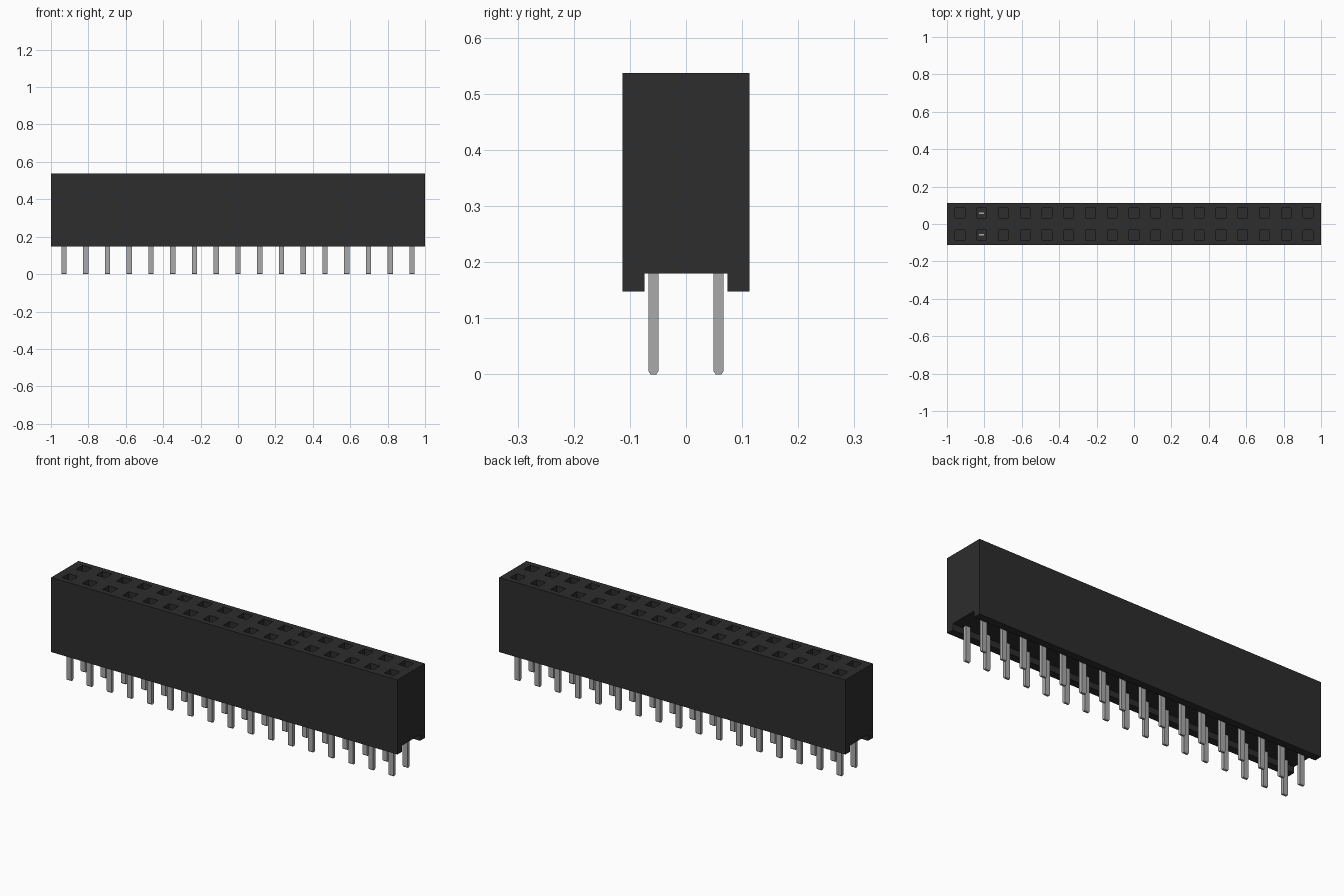
import bpy, bmesh
from mathutils import Vector

cube = bpy.data.objects.get("Cube")
if cube:
    bpy.data.objects.remove(cube, do_unlink=True)

COLUMNS, PITCH, ROW_Y = 17, 0.1163, 0.058
HOLE, DEPTH, TOP = 0.053, 0.2, 0.537
XS = [(i - (COLUMNS - 1) / 2) * PITCH for i in range(COLUMNS)]
YS = [-ROW_Y, ROW_Y]


def material(name, value):
    mat = bpy.data.materials.new(name)
    mat.use_nodes = True
    colour = (value, value, value, 1)
    mat.diffuse_color = colour
    mat.node_tree.nodes["Principled BSDF"].inputs["Base Color"].default_value = colour
    return mat


def finish(name, bm, mat):
    mesh = bpy.data.meshes.new(name)
    bm.to_mesh(mesh)
    bm.free()
    mesh.materials.append(mat)
    obj = bpy.data.objects.new(name, mesh)
    bpy.context.collection.objects.link(obj)
    return obj


def add_prism(bm, profile, x0, x1):
    """Extrude a closed (y, z) profile along x."""
    ends = [[bm.verts.new((x, y, z)) for y, z in profile] for x in (x0, x1)]
    faces = [bm.faces.new(ends[0]), bm.faces.new(ends[1][::-1])]
    n = len(profile)
    for i in range(n):
        j = (i + 1) % n
        faces.append(bm.faces.new((ends[0][j], ends[0][i], ends[1][i], ends[1][j])))
    bmesh.ops.recalc_face_normals(bm, faces=faces)


black = material("black plastic", 0.026)
metal = material("grey metal", 0.40)

# Housing: block with a channel running along its underside
bm = bmesh.new()
add_prism(bm, [(-0.113, 0.148), (-0.074, 0.148), (-0.074, 0.18), (0.074, 0.18),
               (0.074, 0.148), (0.113, 0.148), (0.113, TOP), (-0.113, TOP)], -1, 1)

# Cut the socket outlines into the top, then sink the sockets
for axis, centres in ((0, XS), (1, YS)):
    for c in centres:
        for side in (-0.5, 0.5):
            point, normal = Vector(), Vector()
            point[axis], normal[axis] = c + side * HOLE, 1
            top = [f for f in bm.faces if f.normal.z > 0.9 and f.calc_center_median().z > 0.5]
            geom = list({e for f in top for e in f.edges}) + top
            geom += list({v for f in top for v in f.verts})
            bmesh.ops.bisect_plane(bm, geom=geom, dist=1e-5, plane_co=point, plane_no=normal)
            bm.normal_update()


def is_socket(face):
    c = face.calc_center_median()
    return (face.normal.z > 0.9 and c.z > TOP - 0.001
            and min(abs(c.x - x) for x in XS) < 0.01
            and min(abs(c.y - y) for y in YS) < 0.01)


sockets = [f for f in bm.faces if is_socket(f)]
bmesh.ops.inset_individual(bm, faces=sockets, thickness=0.0, depth=-DEPTH)
finish("housing", bm, black)

# Pins: flat strips with chamfered tips
bm = bmesh.new()
for x in XS:
    for y in YS:
        shape = [(-0.009, 0.006), (-0.005, 0), (0.005, 0),
                 (0.009, 0.006), (0.009, 0.19), (-0.009, 0.19)]
        add_prism(bm, [(y + dy, z) for dy, z in shape], x - 0.0135, x + 0.0135)
finish("pins", bm, metal)

# Contacts showing at the floor of the second column of sockets
bm = bmesh.new()
floor = TOP - DEPTH
for y in YS:
    add_prism(bm, [(y - 0.006, floor - 0.01), (y + 0.006, floor - 0.01),
                   (y + 0.006, floor + 0.01), (y - 0.006, floor + 0.01)],
              XS[1] - 0.016, XS[1] + 0.016)
finish("socket_contacts", bm, metal)
